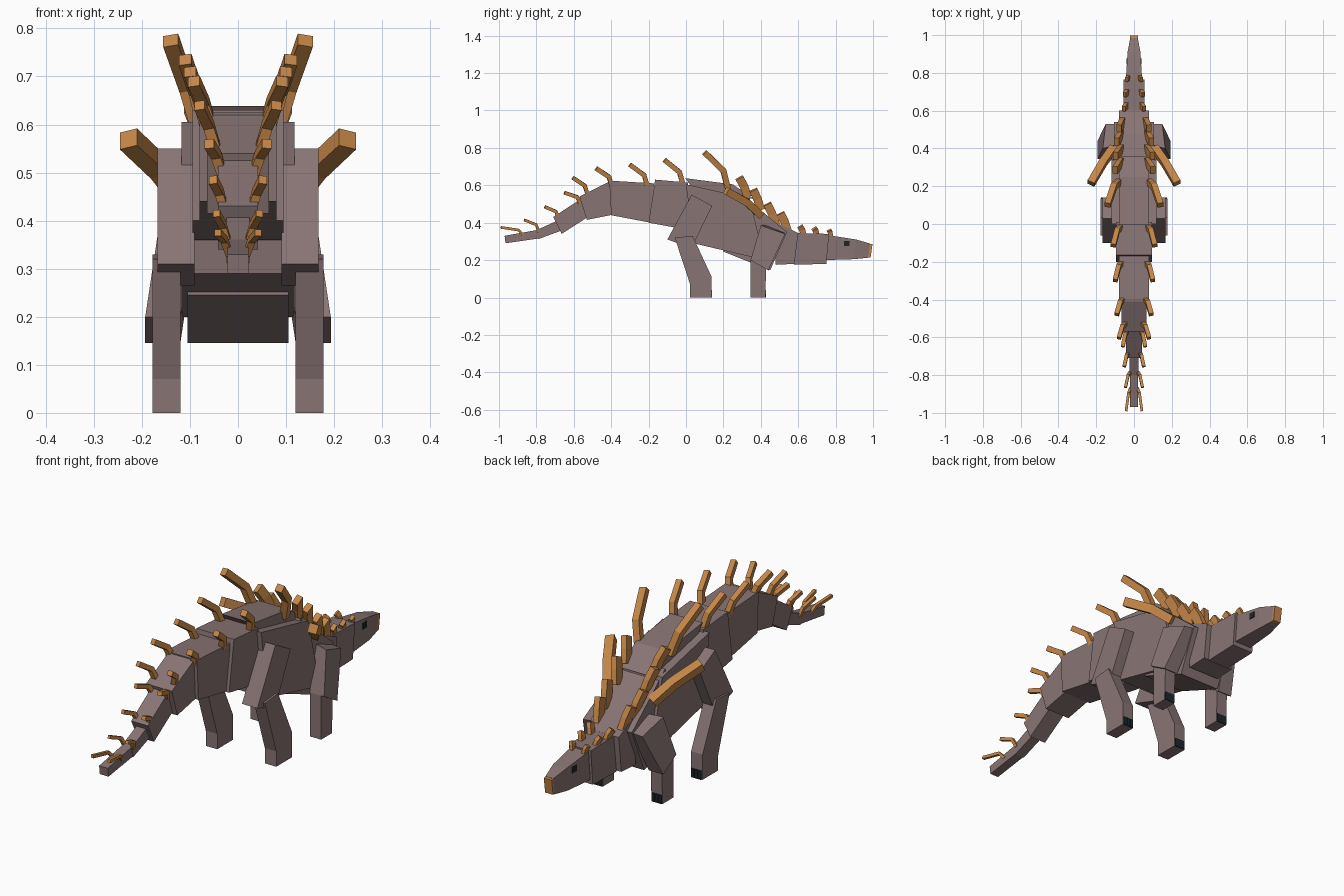
import bpy, bmesh
from mathutils import Vector

if "Cube" in bpy.data.objects:
    bpy.data.objects.remove(bpy.data.objects["Cube"])


def material(name, rgb):
    m = bpy.data.materials.new(name)
    m.use_nodes = True
    m.diffuse_color = (*rgb, 1)
    m.node_tree.nodes["Principled BSDF"].inputs["Base Color"].default_value = (*rgb, 1)
    return m


HIDE = material("mauve hide", (0.25, 0.175, 0.175))
HORN = material("orange horn", (0.56, 0.24, 0.065))
DARK = material("near black", (0.012, 0.018, 0.025))


def skin(name, rings, mat):
    """Join successive rings of points into a closed flat-sided solid."""
    bm = bmesh.new()
    loops = [[bm.verts.new(p) for p in ring] for ring in rings]
    n = len(loops[0])
    for a, b in zip(loops, loops[1:]):
        for i in range(n):
            bm.faces.new((a[i], a[(i + 1) % n], b[(i + 1) % n], b[i]))
    bm.faces.new(loops[0])
    bm.faces.new(loops[-1])
    bmesh.ops.recalc_face_normals(bm, faces=bm.faces)
    mesh = bpy.data.meshes.new(name)
    bm.to_mesh(mesh)
    bm.free()
    mesh.materials.append(mat)
    ob = bpy.data.objects.new(name, mesh)
    bpy.context.collection.objects.link(ob)
    return ob


def slab(name, profile, x0, x1, mat=HIDE):
    """Side profile of (y, z) points extruded across x."""
    return skin(name, [[(x, y, z) for y, z in profile] for x in (x0, x1)], mat)


def spike(name, base, tip, wide, deep, bend=0.25):
    """Square horn that rises steeply and then leans back, one on each side."""
    base, tip = Vector(base), Vector(tip)
    mid = base.lerp(tip, 0.45) + Vector((0, (base.y - tip.y) * bend, 0.01))
    for side, s in (("left", 1), ("right", -1)):
        rings = []
        for p, d in ((base, base - mid), (mid, base - tip), (tip, mid - tip)):
            d.normalize()
            u = Vector((1, 0, 0))
            u = (u - d * u.dot(d)).normalized()
            v = d.cross(u)
            ring = [p + u * a * wide / 2 + v * b * deep / 2
                    for a, b in ((-1, -1), (1, -1), (1, 1), (-1, 1))]
            rings.append([(s * q.x, q.y, q.z) for q in ring])
        skin(f"{side}_{name}", rings, HORN)


# Tail, trunk and neck blocks: half width and side profile
blocks = {
    "tail_tip": (0.022, [(-.965, .29), (-.97, .33), (-.79, .362), (-.79, .315)]),
    "tail_link": (0.024, [(-.8, .36), (-.69, .41), (-.66, .36), (-.79, .312)]),
    "tail_end": (0.042, [(-.71, .43), (-.55, .535), (-.525, .43), (-.665, .34)]),
    "tail_middle": (0.065, [(-.57, .54), (-.4, .625), (-.38, .445), (-.53, .415)]),
    "tail_base": (0.08, [(-.41, .625), (-.17, .61), (-.19, .4), (-.4, .44)]),
    "hips": (0.095, [(-.165, .63), (.01, .615), (.02, .36), (-.2, .4)]),
    "trunk": (0.118, [(0, .605), (.34, .53), (.42, .2), (.04, .29)]),
    "back_ridge": (0.08, [(-.005, .638), (.25, .605), (.36, .53), (.1, .5)]),
    "chest": (0.105, [(.3, .55), (.54, .35), (.45, .145), (.2, .245)]),
    "lower_neck": (0.08, [(.46, .41), (.6, .345), (.58, .18), (.48, .175)]),
    "upper_neck": (0.055, [(.59, .345), (.765, .34), (.75, .18), (.58, .175)]),
}
for name, (w, profile) in blocks.items():
    slab(name, profile, -w, w)


# Tapered head with a horn-tipped beak
def head_ring(y, w, low, high):
    return [(-w, y, low), (w, y, low), (w, y + .01, high), (-w, y + .01, high)]


skin("head", [head_ring(.74, .044, .2, .335), head_ring(.9, .034, .205, .31),
              head_ring(.975, .02, .213, .288)], HIDE)
skin("beak", [head_ring(.974, .02, .213, .287), head_ring(.987, .02, .215, .285)], HORN)

for side, s in (("left", 1), ("right", -1)):
    # Eyes
    eye = [[(s * x, y, z) for y, x in ((.845, .036 + d), (.875, .034 + d))
            for z in ((.275, .303) if y < .86 else (.303, .275))]
           for d in (0, .005)]
    skin(f"{side}_eye", eye, DARK)

    # Hind leg
    slab(f"{side}_thigh", [(.03, .55), (.14, .49), (.03, .265), (-.1, .31)],
         s * .09, s * .168)
    slab(f"{side}_shin", [(-.06, .32), (.035, .33), (.135, .115), (.135, 0),
                          (.022, 0), (.022, .07)], s * .12, s * .178)

    # Front leg, splayed outwards at the elbow
    top = [(.09, .42, .39), (.165, .4, .385), (.15, .53, .34), (.09, .53, .345)]
    elbow = [(.12, .345, .2), (.193, .345, .2), (.193, .44, .145), (.12, .44, .145)]
    skin(f"{side}_upper_arm", [[(s * x, y, z) for x, y, z in r] for r in (top, elbow)], HIDE)
    slab(f"{side}_forearm", [(.345, .2), (.43, .18), (.423, 0), (.345, 0)],
         s * .122, s * .178)

    # Toe claws
    for leg, y, x in (("hind", .135, .123), ("front", .423, .125)):
        for i in range(3):
            a = x + i * .0175
            slab(f"{side}_{leg}_claw_{i + 1}", [(y - .002, 0), (y - .002, .04),
                 (y + .005, .04), (y + .005, 0)], s * a, s * (a + .016), DARK)

# Tail and back spikes: base x, y, z, tip x, y, z, thickness
rear = [
    (.018, -.87, .33, .042, -.99, .375, .014),
    (.02, -.785, .35, .045, -.865, .415, .015),
    (.028, -.68, .42, .052, -.755, .485, .018),
    (.034, -.565, .5, .06, -.65, .56, .02),
    (.045, -.525, .545, .08, -.605, .64, .022),
    (.055, -.395, .59, .092, -.48, .69, .025),
    (.065, -.205, .59, .1, -.3, .71, .025),
    (.072, -.015, .6, .11, -.115, .735, .027),
    (.078, .225, .58, .14, .1, .775, .032),
]
for i, (bx, by, bz, tx, ty, tz, t) in enumerate(rear):
    spike(f"rear_spike_{i + 1}", (bx, by, bz), (tx, ty, tz), t, t)

# Broad stubby spikes over the shoulders, shrinking along the neck
front = [
    (.07, .33, .54, .1, .285, .64, .045), (.07, .4, .47, .098, .36, .575, .045),
    (.068, .48, .39, .092, .435, .5, .045), (.06, .545, .35, .08, .505, .45, .045),
    (.038, .63, .33, .055, .61, .38, .032), (.034, .7, .33, .05, .685, .37, .03),
    (.028, .775, .32, .04, .765, .36, .026),
]
for i, (bx, by, bz, tx, ty, tz, t) in enumerate(front):
    spike(f"front_spike_{i + 1}", (bx, by, bz), (tx, ty, tz), t * .6, t, 0)

# Long shoulder spikes
spike("shoulder_spike", (.11, .4, .44), (.228, .215, .57), .04, .04, 0.05)
